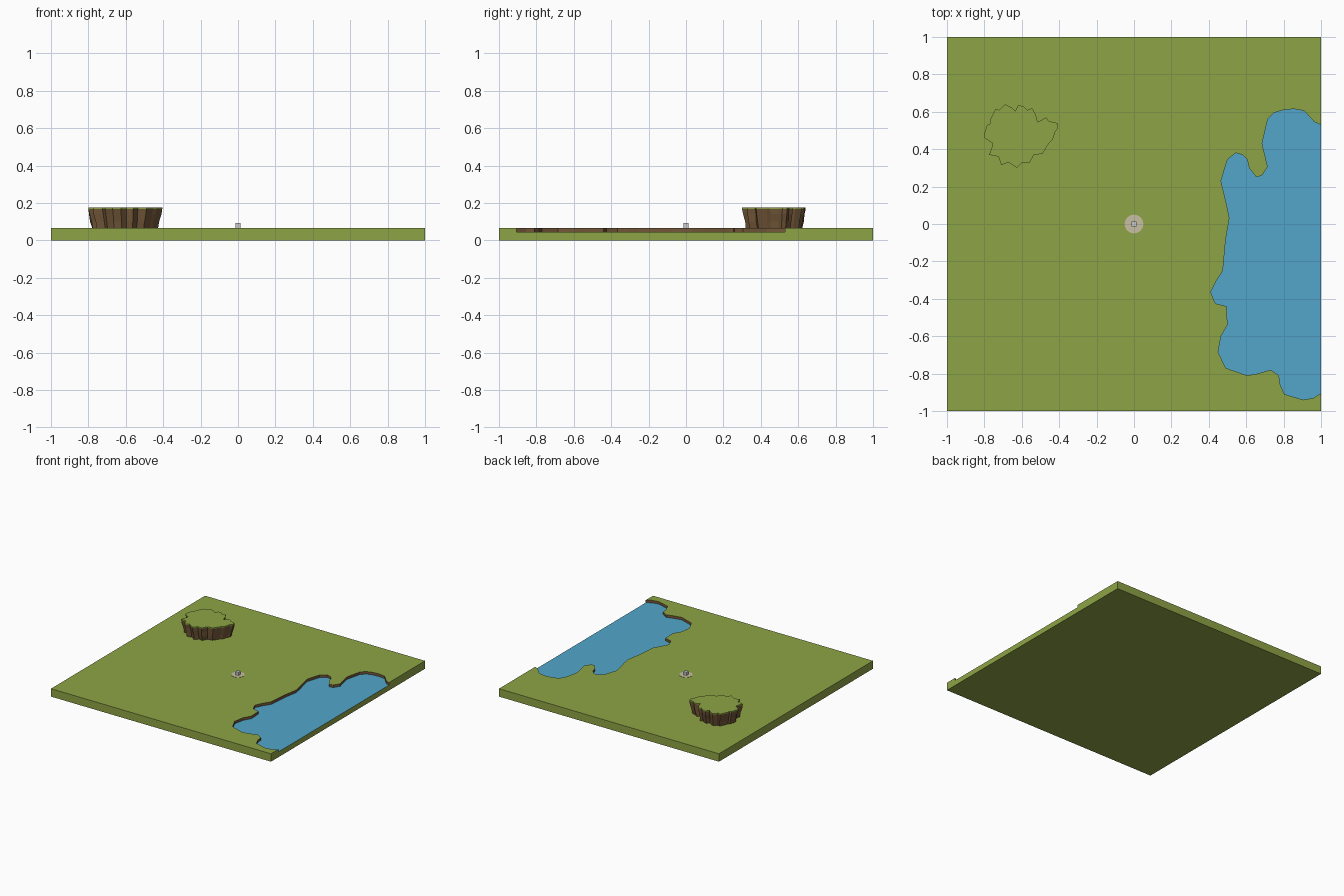
import bpy, bmesh, random
from mathutils import Vector

if "Cube" in bpy.data.objects:
    bpy.data.objects.remove(bpy.data.objects["Cube"])

random.seed(4)
TOP, WATER, CLIFF = 0.065, 0.044, 0.175


def material(name, rgb):
    m = bpy.data.materials.new(name)
    m.diffuse_color = (*rgb, 1)
    m.use_nodes = True
    m.node_tree.nodes["Principled BSDF"].inputs["Base Color"].default_value = m.diffuse_color
    return m


GRASS = material("grass", (0.27, 0.37, 0.06))
ROCK = material("earth", (0.17, 0.095, 0.04))
BLUE = material("water", (0.085, 0.38, 0.60))
SAND = material("sand", (0.57, 0.53, 0.36))


def finish(name, bm, mats=()):
    bmesh.ops.recalc_face_normals(bm, faces=bm.faces)
    me = bpy.data.meshes.new(name)
    bm.to_mesh(me)
    bm.free()
    for m in mats:
        me.materials.append(m)
    ob = bpy.data.objects.new(name, me)
    bpy.context.collection.objects.link(ob)
    return ob


def ring(bm, pts, z):
    return [bm.verts.new((p[0], p[1], z)) for p in pts]


def face(bm, verts, mat=0):
    bm.faces.new(verts).material_index = mat


def bridge(bm, a, b, mat, closed=True):
    for i in range(len(a) if closed else len(a) - 1):
        j = (i + 1) % len(a)
        face(bm, (a[i], a[j], b[j], b[i]), mat)


# ground tile with a sunken lake that runs off the right edge
shore = [(1, .53), (.965, .545), (.91, .605), (.855, .615), (.80, .61), (.75, .595),
         (.715, .56), (.685, .43), (.715, .305), (.685, .26), (.655, .25), (.615, .30),
         (.605, .345), (.58, .37), (.545, .38), (.50, .345), (.465, .23), (.495, .105),
         (.51, .03), (.49, -.085), (.475, -.25), (.44, -.305), (.41, -.365), (.435, -.425),
         (.495, -.44), (.50, -.54), (.465, -.60), (.45, -.685), (.49, -.77), (.605, -.81),
         (.66, -.80), (.73, -.78), (.775, -.81), (.78, -.855), (.805, -.91), (.905, -.94),
         (.96, -.93), (1, -.905)]
corners = [(1, -1), (-1, -1), (-1, 1), (1, 1)]
bm = bmesh.new()
rim, bed = ring(bm, shore, TOP), ring(bm, shore, WATER)
hi, lo = ring(bm, corners, TOP), ring(bm, corners, 0)
face(bm, rim + hi)
face(bm, lo)
face(bm, bed, 2)
bridge(bm, rim, bed, 1, closed=False)
bridge(bm, hi, lo, 0, closed=False)
face(bm, [lo[0], hi[0], rim[-1], bed[-1], bed[0], rim[0], hi[3], lo[3]])
finish("ground_with_lake", bm, (GRASS, ROCK, BLUE))

# rocky plateau with a jagged outline, narrower at its foot
edge = [(-.80, .485), (-.785, .53), (-.77, .535), (-.77, .555), (-.74, .615), (-.72, .61),
        (-.69, .64), (-.65, .62), (-.635, .605), (-.62, .635), (-.59, .63), (-.57, .61),
        (-.545, .62), (-.525, .585), (-.515, .545), (-.47, .57), (-.455, .55), (-.41, .54),
        (-.405, .515), (-.42, .495), (-.435, .45), (-.455, .43), (-.49, .375), (-.535, .37),
        (-.56, .325), (-.595, .33), (-.625, .30), (-.67, .33), (-.71, .315), (-.725, .36),
        (-.775, .37), (-.76, .41), (-.755, .43), (-.80, .46)]
centre = Vector((-.605, .475))


def scaled(s, jitter=0):
    return [centre + (Vector(p) - centre) * (s + random.uniform(-jitter, jitter)) for p in edge]


bm = bmesh.new()
levels = [(1.0, 0, CLIFF), (1.0, 0, CLIFF - .008), (.975, .015, .14),
          (.93, .025, .10), (.88, .01, TOP - .002)]
rings = [ring(bm, scaled(s, j), z) for s, j, z in levels]
face(bm, rings[0], 0)
face(bm, rings[-1], 1)
for i in range(len(rings) - 1):
    bridge(bm, rings[i], rings[i + 1], 0 if i == 0 else 1)
finish("rock_plateau", bm, (GRASS, ROCK))

# round sandy patch in the middle
bm = bmesh.new()
bmesh.ops.create_cone(bm, cap_ends=True, segments=32, radius1=.05, radius2=.05, depth=.004)
finish("sand_patch", bm, (SAND,)).location = (0, 0, TOP)

# small grey marker block
bm = bmesh.new()
bmesh.ops.create_cube(bm, size=.028)
finish("marker_block", bm).location = (0, 0, TOP + .014)
